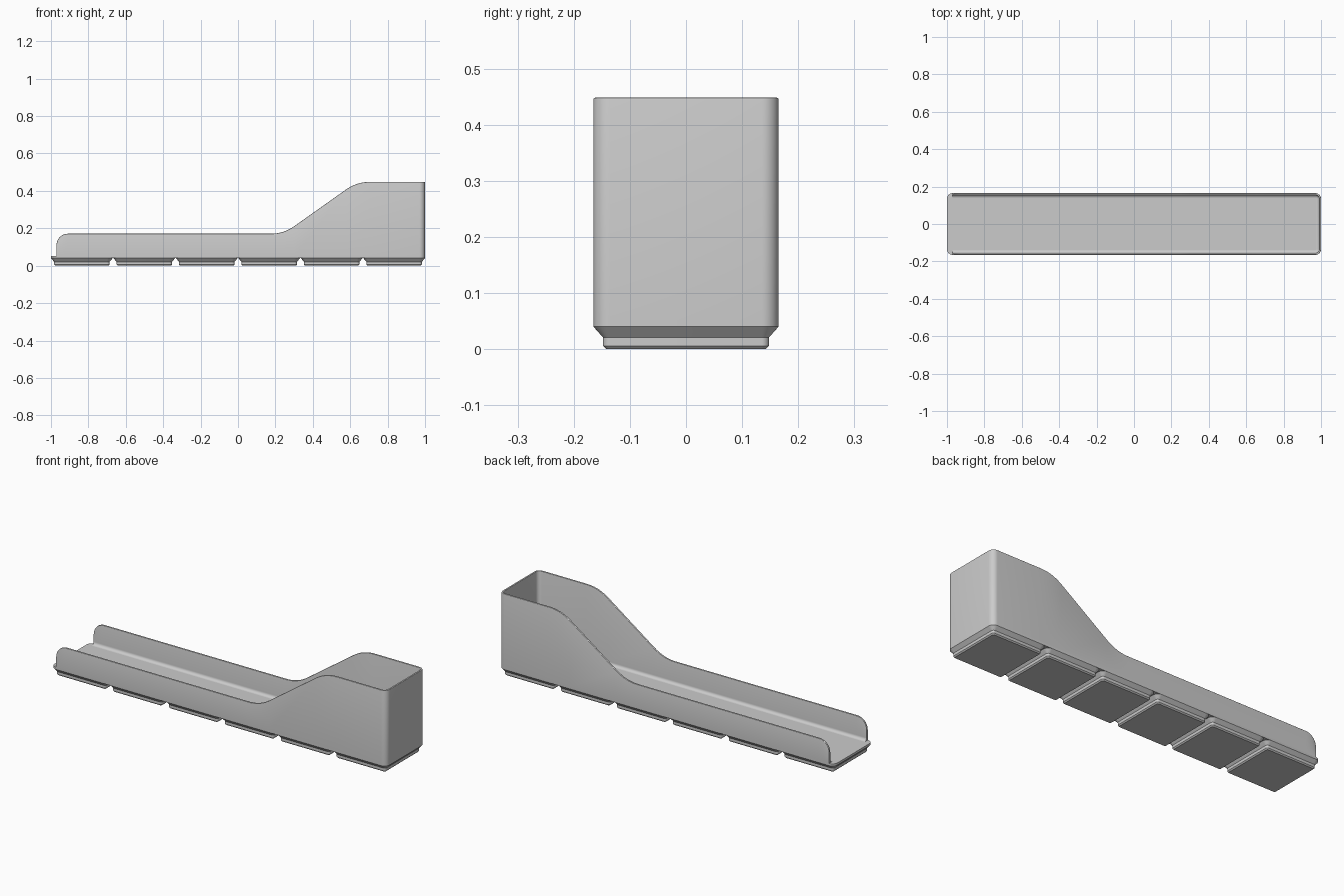
import bpy, bmesh, math
from mathutils import Vector

if "Cube" in bpy.data.objects:
    bpy.data.objects.remove(bpy.data.objects["Cube"])

grey = bpy.data.materials.new("light grey")
grey.use_nodes = True
colour = (0.6, 0.6, 0.6, 1)
grey.diffuse_color = colour
grey.node_tree.nodes["Principled BSDF"].inputs["Base Color"].default_value = colour

HALF_X, HALF_Y, CORNER = 1.0, 0.165, 0.03
BASE, FLOOR, LOW, HIGH = 0.04, 0.052, 0.171, 0.448
WALL, RIM, FILLET = 0.01, 0.003, 0.016
FEET = 6
PITCH = 0.334


def make(name, bm):
    bmesh.ops.recalc_face_normals(bm, faces=bm.faces)
    mesh = bpy.data.meshes.new(name)
    bm.to_mesh(mesh)
    bm.free()
    obj = bpy.data.objects.new(name, mesh)
    bpy.context.collection.objects.link(obj)
    mesh.materials.append(grey)
    bpy.ops.object.select_all(action='DESELECT')
    obj.select_set(True)
    bpy.context.view_layer.objects.active = obj
    bpy.ops.object.shade_smooth_by_angle(angle=math.radians(35))
    return obj


def loft(name, rings, closed_path=False):
    """Skin a list of closed point loops and cap both ends."""
    bm = bmesh.new()
    loops = [[bm.verts.new(p) for p in ring] for ring in rings]
    for a, b in zip(loops, loops[1:]):
        n = len(a)
        for i in range(n):
            j = (i + 1) % n
            bm.faces.new((a[i], a[j], b[j], b[i]))
    bm.faces.new(loops[0])
    bm.faces.new(loops[-1])
    return make(name, bm)


def arc(cx, cy, r, start, end, steps):
    angles = [math.radians(start + (end - start) * i / steps) for i in range(steps + 1)]
    return [(cx + r * math.cos(a), cy + r * math.sin(a)) for a in angles]


def rounded_rect(cx, hx, hy, r, z):
    points = []
    for sx, sy, start in ((1, 1, 0), (-1, 1, 90), (-1, -1, 180), (1, -1, 270)):
        points += arc(cx + sx * (hx - r), sy * (hy - r), r, start, start + 90, 8)
    return [(x, y, z) for x, y in points]


def blend(a, corner, b, steps=10):
    """Round a profile corner between two tangent points."""
    a, corner, b = Vector(a), Vector(corner), Vector(b)
    return [tuple(a.lerp(corner, i / steps).lerp(corner.lerp(b, i / steps), i / steps))
            for i in range(steps + 1)]


# Feet: chamfered pads in a row
for i in range(FEET):
    cx = (i - (FEET - 1) / 2) * PITCH
    steps = ((0.142, 0.007, 0), (0.148, 0.013, 0.006), (0.148, 0.013, 0.021),
             (HALF_Y, CORNER, BASE))
    loft(f"foot_{i + 1}", [rounded_rect(cx, h, h, r, z) for h, r, z in steps])

# Floor plate, which forms the open lip at the left end
loft("floor_plate", [rounded_rect(0, HALF_X, HALF_Y, CORNER, z) for z in (BASE, FLOOR)])

# Height of the wall along one side: rounded end, low run, ramp, high run
start = -HALF_X + CORNER
low_x, high_x, tangent = 0.244, 0.635, 0.07
ramp = Vector((high_x - low_x, HIGH - LOW)).normalized() * tangent
radius = 0.06
side = arc(start + radius, LOW - radius, radius, 180, 90, 10)
side += blend((low_x - tangent, LOW), (low_x, LOW), (low_x + ramp.x, LOW + ramp.y))
side += blend((high_x - ramp.x, HIGH - ramp.y), (high_x, HIGH), (high_x + tangent, HIGH))

# Stations around the U-shaped path: position, inward direction, top height
front = [(x, -HALF_Y, 0, 1, z) for x, z in side]
turn = []
for sy, a0 in ((-1, -90), (1, 0)):
    cx, cy = HALF_X - CORNER, sy * (HALF_Y - CORNER)
    for x, y in arc(cx, cy, CORNER, a0, a0 + 90, 8):
        turn.append((x, y, (cx - x) / CORNER, (cy - y) / CORNER, HIGH))
back = [(x, -y, nx, -ny, z) for x, y, nx, ny, z in reversed(front)]


def wall_section(top):
    """Depth and height points: outer face, rounded rim, inner face, floor fillet."""
    section = [(0, FLOOR)]
    section += arc(RIM, top - RIM, RIM, 180, 90, 3)
    section += arc(WALL - RIM, top - RIM, RIM, 90, 0, 3)
    section += arc(WALL + FILLET, FLOOR + FILLET, FILLET, 180, 270, 6)
    return section


# Continuous wall around the front, right and back sides
loft("tray_wall", [[(x + nx * d, y + ny * d, z) for d, z in wall_section(top)]
                   for x, y, nx, ny, top in front + turn + back])
